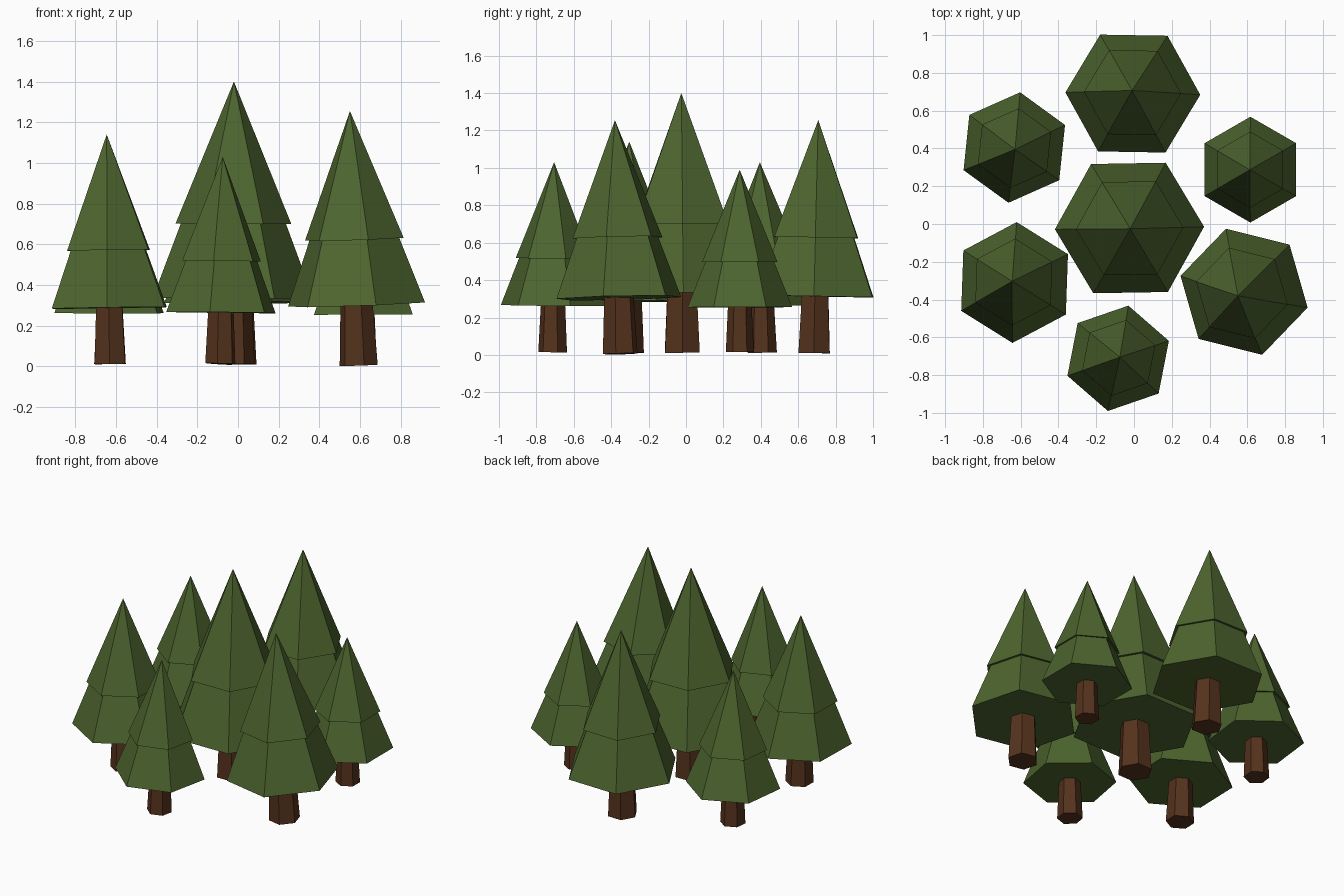
import bpy, bmesh
from math import radians, cos, sin
from mathutils import Vector, Matrix

if "Cube" in bpy.data.objects:
    bpy.data.objects.remove(bpy.data.objects["Cube"])


def material(name, rgb):
    m = bpy.data.materials.new(name)
    m.diffuse_color = (*rgb, 1)
    m.use_nodes = True
    m.node_tree.nodes["Principled BSDF"].inputs["Base Color"].default_value = m.diffuse_color
    return m


GREEN = material("foliage_green", (0.075, 0.13, 0.028))
BROWN = material("bark_brown", (0.09, 0.032, 0.012))


def lathe(name, profile, turn, place, mat, sides=6):
    """Six-sided solid from a (radius, z) profile; radius 0 makes a point."""
    bm = bmesh.new()
    rings = []
    for r, z in profile:
        if r == 0:
            rings.append([bm.verts.new((0, 0, z))] * sides)
        else:
            angles = [turn + radians(360 / sides * i) for i in range(sides)]
            rings.append([bm.verts.new((r * cos(a), r * sin(a), z)) for a in angles])
    for lo, hi in zip(rings, rings[1:]):
        for i in range(sides):
            j = (i + 1) % sides
            quad = [lo[i], lo[j], hi[j], hi[i]]
            bm.faces.new(list(dict.fromkeys(quad)))
    for ring in (rings[0], rings[-1]):
        if len(set(ring)) == sides:
            bm.faces.new(ring)
    bmesh.ops.recalc_face_normals(bm, faces=bm.faces)
    bm.transform(place)
    me = bpy.data.meshes.new(name)
    bm.to_mesh(me)
    bm.free()
    me.materials.append(mat)
    ob = bpy.data.objects.new(name, me)
    bpy.context.collection.objects.link(ob)


def tree(name, base, tip, rim_r, rim_z, turn):
    # lean the tree along the line from its foot to its tip
    foot = Vector(base)
    axis = Vector(tip) - foot
    h = axis.length
    lean = Vector((0, 0, 1)).rotation_difference(axis).to_matrix().to_4x4()
    place = Matrix.Translation(foot) @ lean
    t, rim = radians(turn), rim_z - foot.z
    mid = 0.5 * h
    # tapered trunk
    lathe(name + "_trunk", [(0.077 * h, 0), (0.065 * h, rim + 0.01)], t, place, BROWN)
    # two stacked tiers of branches
    lathe(name + "_foliage",
          [(rim_r, rim), (0.65 * rim_r, mid), (0.72 * rim_r, mid - 0.005), (0, h)],
          t, place, GREEN)


# foot, tip, lower rim radius, lower rim height, turn in degrees
tree("centre_tree", (-0.025, -0.02, 0.012), (-0.02, -0.025, 1.40), 0.395, 0.335, 1)
tree("back_tree", (-0.005, 0.685, 0.01), (-0.01, 0.707, 1.255), 0.357, 0.313, -1)
tree("right_back_tree", (0.617, 0.288, 0.015), (0.613, 0.287, 0.99), 0.28, 0.255, 30)
tree("right_front_tree", (0.593, -0.352, 0.006), (0.55, -0.38, 1.255), 0.347, 0.305, 46)
tree("front_tree", (-0.087, -0.713, 0.015), (-0.075, -0.705, 1.03), 0.284, 0.265, 19)
tree("left_front_tree", (-0.628, -0.312, 0.012), (-0.645, -0.303, 1.14), 0.32, 0.288, 28)
tree("left_back_tree", (-0.635, 0.408, 0.012), (-0.63, 0.395, 1.03), 0.294, 0.263, 24)
